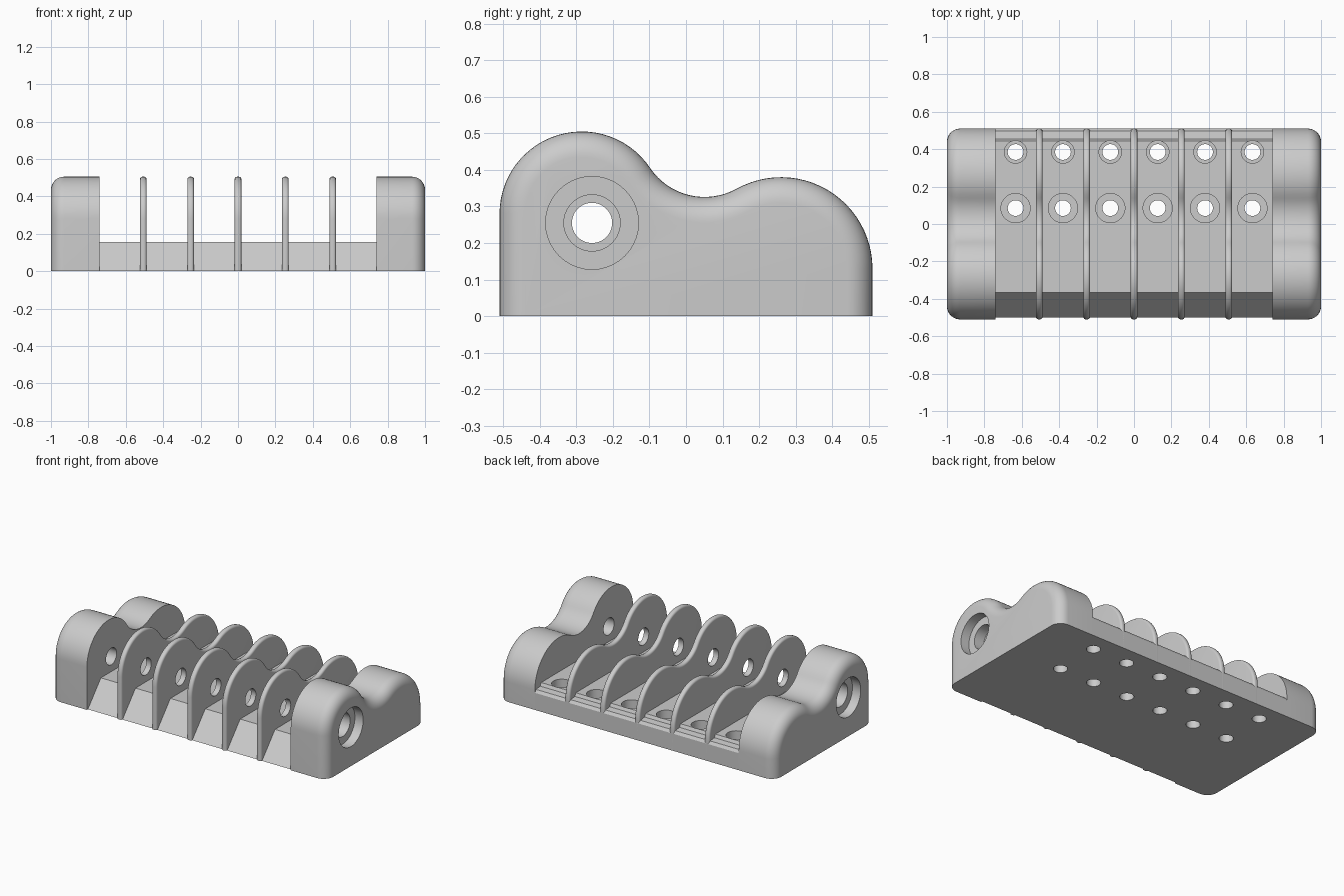
import bpy
import bmesh
from math import cos, sin, pi, radians
from mathutils import Vector

cube = bpy.data.objects.get("Cube")
if cube:
    bpy.data.objects.remove(cube)

grey = bpy.data.materials.new("plain grey")
grey.use_nodes = True
COLOUR = (0.6, 0.6, 0.6, 1)
grey.diffuse_color = COLOUR
grey.node_tree.nodes["Principled BSDF"].inputs["Base Color"].default_value = COLOUR

BLOCK_X, WALL, PITCH = 0.74, 0.036, 0.2533
AXIS_Y, AXIS_Z = -0.257, 0.255


def loft(name, sections):
    """Closed solid through a row of equal-sized outlines."""
    bm = bmesh.new()
    rings = [[bm.verts.new(p) for p in s] for s in sections]
    n = len(rings[0])
    for a, b in zip(rings, rings[1:]):
        for i in range(n):
            bm.faces.new((a[i], a[(i + 1) % n], b[(i + 1) % n], b[i]))
    bm.faces.new(rings[0])
    bm.faces.new(rings[-1])
    bmesh.ops.recalc_face_normals(bm, faces=bm.faces)
    mesh = bpy.data.meshes.new(name)
    bm.to_mesh(mesh)
    bm.free()
    mesh.materials.append(grey)
    obj = bpy.data.objects.new(name, mesh)
    bpy.context.collection.objects.link(obj)
    return obj


def arc(cy, cz, r, start, end, steps):
    angles = [radians(start + (end - start) * i / steps) for i in range(steps + 1)]
    return [(cy + r * cos(a), cz + r * sin(a)) for a in angles]


def hump_outline(x, inset):
    """Tall front hump, valley and low back hump, shrunk by the inset."""
    yz = [(-0.51 + inset, 0)]
    yz += arc(-0.285, 0.28, 0.225 - inset, 180, 33.9, 28)
    yz += arc(0.051, 0.506, 0.18 + inset, 213.9, 299.1, 16)[1:-1]
    yz += arc(0.26, 0.13, 0.25 - inset, 119, 0, 24)
    yz += [(0.51 - inset, 0)]
    return [Vector((x, y, z)) for y, z in yz]


def rounded_edge(x, radius, side, steps):
    """Outlines that roll over an edge ending at x."""
    turns = [i * pi / 2 / steps for i in range(steps + 1)]
    return [hump_outline(x - side * radius * (1 - sin(t)), radius * (1 - cos(t)))
            for t in turns]


def drill(obj, axis, centre, steps):
    """Cut a stepped round hole; steps are (position along axis, radius)."""
    sections = []
    for pos, r in steps:
        ring = arc(centre[0], centre[1], r, 0, 360, 40)[:-1]
        sections.append([Vector((pos, u, v)) if axis == "x" else Vector((u, v, pos))
                         for u, v in ring])
    cutter = loft("hole_cutter", sections)
    cutter.hide_render = True
    mod = obj.modifiers.new("hole", "BOOLEAN")
    mod.operation = "DIFFERENCE"
    mod.solver = "EXACT"
    mod.object = cutter
    bpy.context.view_layer.objects.active = obj
    bpy.ops.object.modifier_apply(modifier=mod.name)
    bpy.data.objects.remove(cutter)


def finish(obj):
    bpy.ops.object.select_all(action="DESELECT")
    obj.select_set(True)
    bpy.context.view_layer.objects.active = obj
    bpy.ops.object.shade_smooth_by_angle(angle=radians(30))


# End blocks with rounded outer edges and a stepped recess for the rod
for label, side in (("left", 1), ("right", -1)):
    block = loft(label + "_end_block",
                 [hump_outline(side * BLOCK_X, 0)] + rounded_edge(side, 0.07, side, 8))
    recess = [(1.1, 0.127), (0.94, 0.127), (0.94, 0.077),
              (0.87, 0.077), (0.87, 0.055), (0.6, 0.055)]
    drill(block, "x", (AXIS_Y, AXIS_Z), [(side * p, r) for p, r in recess])
    finish(block)

# Thin dividers with softened rims and a rod hole
for i in range(5):
    x = (i - 2) * PITCH
    rim_a = rounded_edge(x - WALL / 2, 0.014, -1, 4)
    rim_b = rounded_edge(x + WALL / 2, 0.014, 1, 4)
    divider = loft(f"divider_{i + 1}", rim_a[::-1] + rim_b)
    drill(divider, "x", (AXIS_Y, AXIS_Z), [(x - 0.1, 0.055), (x + 0.1, 0.055)])
    finish(divider)

# Floor with a front ramp and a stepped back edge
floor_yz = [(-0.5, 0), (-0.365, 0.155), (0.445, 0.155), (0.455, 0.135),
            (0.498, 0.13), (0.51, 0.112), (0.51, 0)]
floor = loft("floor", [[Vector((x, y, z)) for y, z in floor_yz]
                       for x in (-BLOCK_X, BLOCK_X)])

# Two rows of counterbored screw holes, one pair per bay
for i in range(6):
    x = (i - 2.5) * PITCH
    for y, head in ((0.085, 0.078), (0.385, 0.06)):
        drill(floor, "z", (x, y),
              [(0.3, head), (0.09, head), (0.09, 0.042), (-0.1, 0.042)])
finish(floor)
